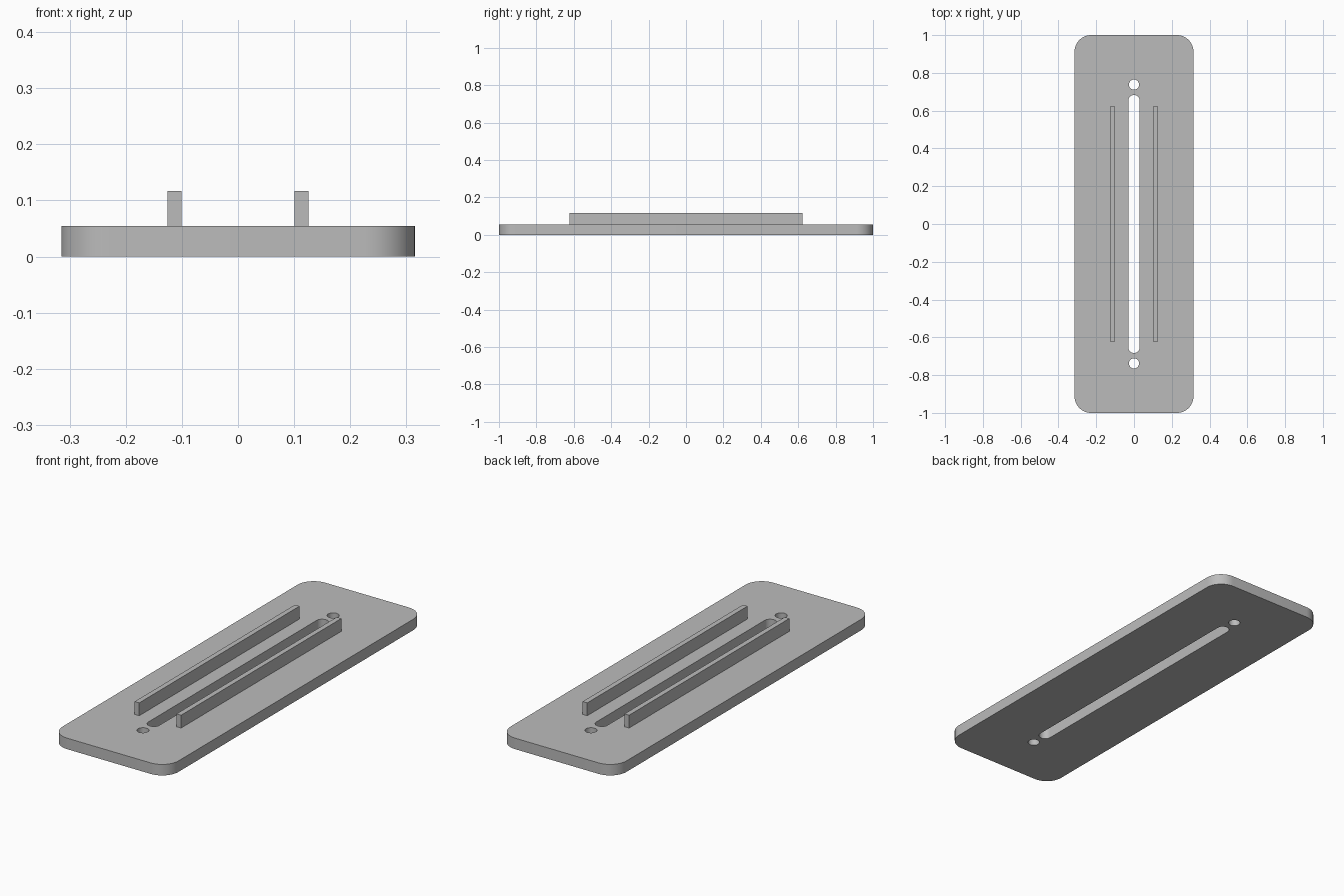
import bpy, bmesh
from math import cos, sin, pi

cube = bpy.data.objects.get("Cube")
if cube:
    bpy.data.objects.remove(cube, do_unlink=True)

PLATE_TOP = 0.054
RAIL_TOP = 0.117

grey = bpy.data.materials.new("plain grey")
grey.use_nodes = True
colour = (0.5, 0.5, 0.5, 1)
grey.diffuse_color = colour
grey.node_tree.nodes["Principled BSDF"].inputs["Base Color"].default_value = colour


def rounded_outline(half_x, half_y, radius, steps, centre_y=0):
    """Outline of a rounded rectangle; slots and circles are special cases."""
    points = []
    for quarter, (sx, sy) in enumerate([(1, 1), (-1, 1), (-1, -1), (1, -1)]):
        for i in range(steps + 1):
            a = (quarter + i / steps) * pi / 2
            points.append((sx * (half_x - radius) + radius * cos(a),
                           centre_y + sy * (half_y - radius) + radius * sin(a)))
    return points


def prism(name, outline, z0, z1):
    """Extrude a flat outline between two heights."""
    bm = bmesh.new()
    face = bm.faces.new([bm.verts.new((x, y, z0)) for x, y in outline])
    top = bmesh.ops.extrude_face_region(bm, geom=[face])["geom"]
    verts = [v for v in top if isinstance(v, bmesh.types.BMVert)]
    bmesh.ops.translate(bm, verts=verts, vec=(0, 0, z1 - z0))
    bmesh.ops.remove_doubles(bm, verts=bm.verts, dist=1e-5)
    bmesh.ops.recalc_face_normals(bm, faces=bm.faces)
    mesh = bpy.data.meshes.new(name)
    bm.to_mesh(mesh)
    bm.free()
    mesh.materials.append(grey)
    obj = bpy.data.objects.new(name, mesh)
    bpy.context.collection.objects.link(obj)
    return obj


# Base plate with rounded corners
plate = prism("base_plate", rounded_outline(0.315, 1, 0.088, 12), 0, PLATE_TOP)

# Long slot and a round hole beyond each end
cutters = [prism("slot_cutter", rounded_outline(0.03, 0.683, 0.03, 10), -0.1, 0.2)]
for side in (-1, 1):
    cutters.append(prism("hole_cutter",
                         rounded_outline(0.027, 0.027, 0.027, 8, side * 0.738), -0.1, 0.2))

bpy.context.view_layer.objects.active = plate
plate.select_set(True)
for cutter in cutters:
    cutter.hide_render = True
    cut = plate.modifiers.new("cut", 'BOOLEAN')
    cut.operation = 'DIFFERENCE'
    cut.solver = 'EXACT'
    cut.object = cutter
    bpy.ops.object.modifier_apply(modifier=cut.name)
    bpy.data.objects.remove(cutter, do_unlink=True)
bpy.ops.object.shade_smooth_by_angle()

# Two upright rails beside the slot
for name, side in (("left_rail", 1), ("right_rail", -1)):
    x0, x1 = side * 0.101, side * 0.126
    prism(name, [(x0, -0.622), (x1, -0.622), (x1, 0.622), (x0, 0.622)],
          PLATE_TOP, RAIL_TOP)
